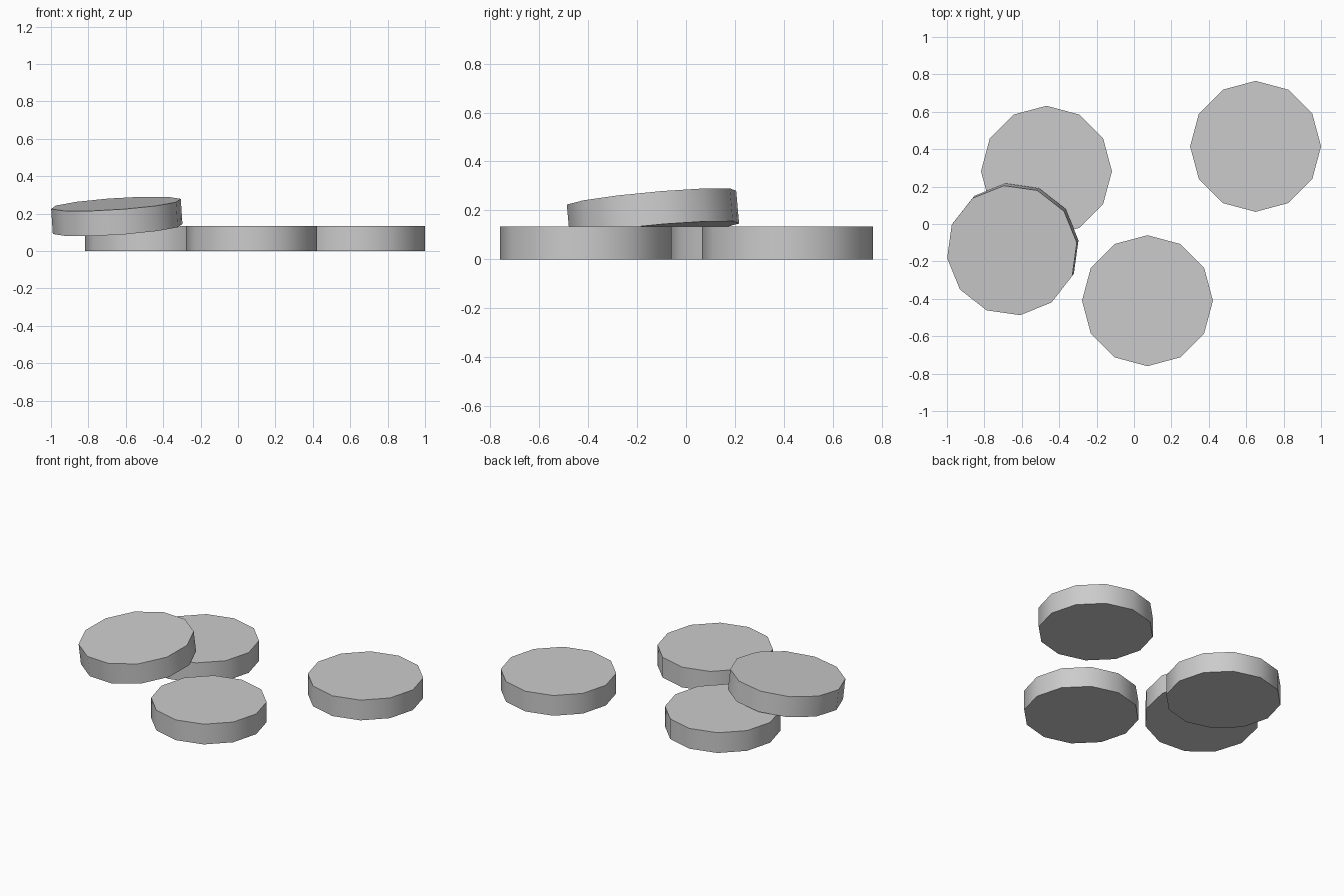
import bpy
from math import radians
from mathutils import Matrix, Vector

if "Cube" in bpy.data.objects:
    bpy.data.objects.remove(bpy.data.objects["Cube"])

RADIUS, THICK = 0.35, 0.135


def disc(name, centre, normal=(0, 0, 1), spin=0.0):
    """Twelve-sided coin with a smooth rim and crisp flat caps."""
    bpy.ops.mesh.primitive_cylinder_add(vertices=12, radius=RADIUS, depth=THICK)
    ob = bpy.context.object
    ob.name = name
    tilt = Vector((0, 0, 1)).rotation_difference(Vector(normal))
    ob.matrix_world = (Matrix.Translation(centre) @ tilt.to_matrix().to_4x4()
                       @ Matrix.Rotation(radians(spin), 4, 'Z'))
    bpy.ops.object.shade_smooth_by_angle(angle=radians(40))
    return ob


# Three discs lying flat on the ground
flat = [(0.65, 0.415), (0.072, -0.41), (-0.468, 0.282)]
for i, (x, y) in enumerate(flat, 1):
    disc(f"flat_disc_{i}", (x, y, THICK / 2))

# Fourth disc leaning on the edge of its neighbour
disc("leaning_disc", (-0.648, -0.135, 0.185), (-0.067, -0.09, 1), 7)
